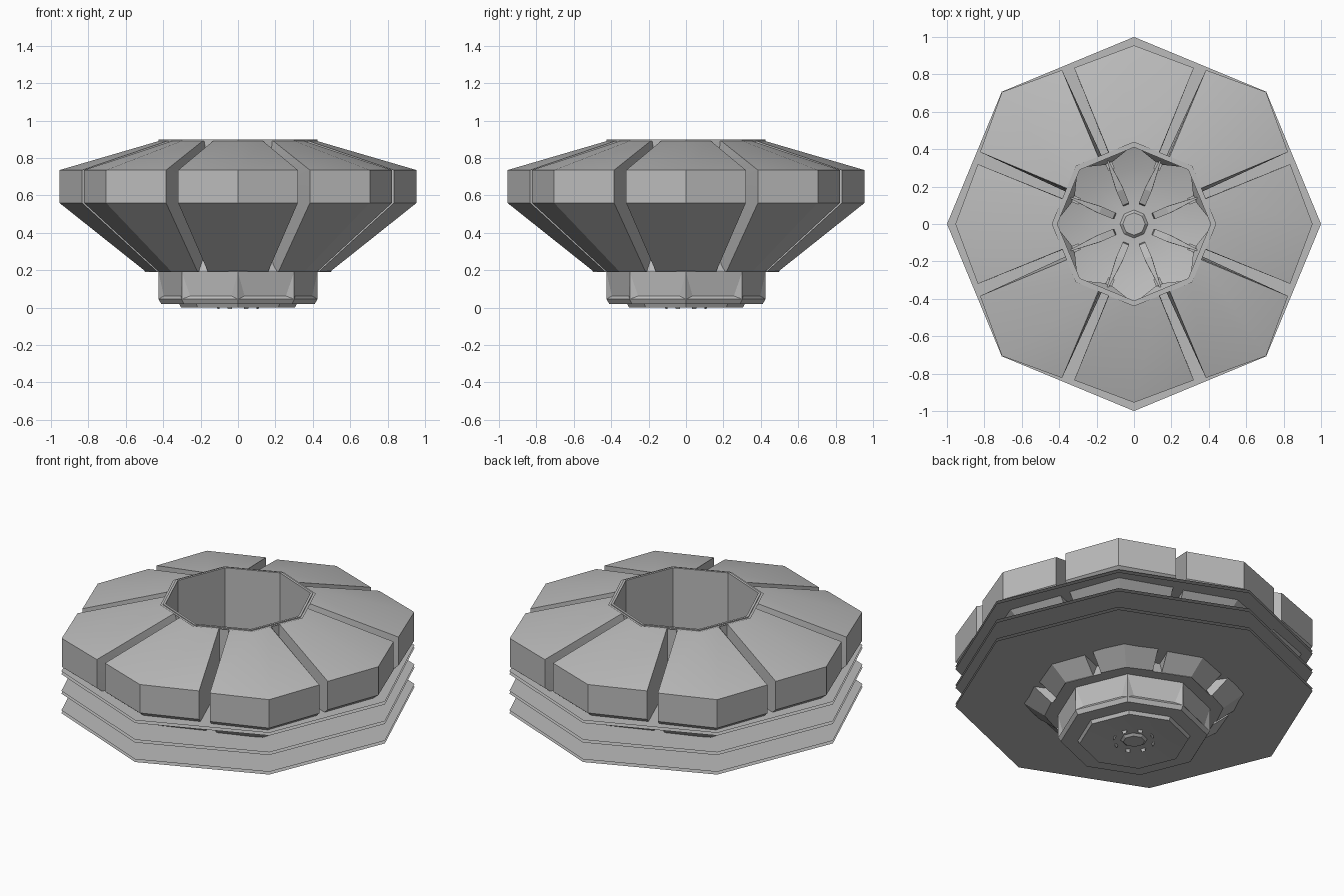
import bpy
from math import sin, cos, pi, radians
from mathutils import Vector

cube = bpy.data.objects.get("Cube")
if cube:
    bpy.data.objects.remove(cube, do_unlink=True)

grey = bpy.data.materials.new("plain_grey")
grey.use_nodes = True
COLOUR = (0.5, 0.5, 0.5, 1)
grey.diffuse_color = COLOUR
grey.node_tree.nodes["Principled BSDF"].inputs["Base Color"].default_value = COLOUR


def add_object(name, verts, faces, smooth=True, fix_normals=False):
    mesh = bpy.data.meshes.new(name)
    mesh.from_pydata(verts, [], faces)
    mesh.materials.append(grey)
    obj = bpy.data.objects.new(name, mesh)
    bpy.context.collection.objects.link(obj)
    bpy.ops.object.select_all(action='DESELECT')
    obj.select_set(True)
    bpy.context.view_layer.objects.active = obj
    if fix_normals:
        bpy.ops.object.mode_set(mode='EDIT')
        bpy.ops.mesh.select_all(action='SELECT')
        bpy.ops.mesh.normals_make_consistent(inside=False)
        bpy.ops.object.mode_set(mode='OBJECT')
    if smooth:
        bpy.ops.object.shade_smooth_by_angle(angle=radians(25))
    return obj


def polar(r, angle, z):
    return (r * cos(angle), r * sin(angle), z)


def loft(rings, closed=False):
    """Join equal rings of points with quads; cap the ends or close the loop."""
    n = len(rings[0])
    verts = [p for ring in rings for p in ring]
    count = len(rings) if closed else len(rings) - 1
    faces = []
    for i in range(count):
        a, b = i * n, (i + 1) % len(rings) * n
        faces += [(a + j, a + (j + 1) % n, b + (j + 1) % n, b + j) for j in range(n)]
    if not closed:
        faces.append(tuple(reversed(range(n))))
        faces.append(tuple(range(len(verts) - n, len(verts))))
    return verts, faces


def octagon(r, z):
    return [polar(r, k * pi / 4, z) for k in range(8)]


# Eight body panels, each a faceted wedge: (z, ridge radius, corner radius, half width)
AXIS = [(0.19, 0.49, 0.43, 0.16), (0.56, 0.955, 0.835, 0.32),
        (0.735, 0.955, 0.835, 0.32), (0.89, 0.425, 0.38, 0.134)]
DIAGONAL = [(0.19, 0.50, 0.45, 0.145), (0.56, 0.998, 0.854, 0.31),
            (0.735, 0.998, 0.854, 0.31), (0.89, 0.43, 0.387, 0.118)]
for k in range(8):
    turn = k * pi / 4
    rings = []
    for z, ridge, corner, half in (DIAGONAL if k % 2 else AXIS):
        back = min(half, 0.13)
        outline = [(0.365, -back), (corner, -half), (ridge, 0),
                   (corner, half), (0.365, back), (0.417, 0)]
        rings.append([(x * cos(turn) - y * sin(turn),
                       x * sin(turn) + y * cos(turn), z) for x, y in outline])
    add_object(f"body_panel_{k + 1}", *loft(rings), fix_normals=True)

# Paper-thin octagonal sheets, stacked in pairs around the lower body
for k, z in enumerate((0.275, 0.395, 0.515)):
    for side, lift in (("lower", 0), ("upper", 0.017)):
        verts = octagon(0.43, z + lift) + octagon(1, z + lift)
        faces = [(j, j + 8, (j + 1) % 8 + 8, (j + 1) % 8) for j in range(8)]
        add_object(f"sheet_{k + 1}_{side}", verts, faces, smooth=False)

# Central tube with its top lip
tube = [octagon(r, z) for r, z in ((0.41, 0.05), (0.425, 0.19), (0.425, 0.9), (0.41, 0.9))]
add_object("central_tube", *loft(tube, closed=True), smooth=False, fix_normals=True)
verts = octagon(0.41, 0.895) + octagon(0.44, 0.895)
faces = [(j, j + 8, (j + 1) % 8 + 8, (j + 1) % 8) for j in range(8)]
add_object("top_lip", verts, faces, smooth=False)

# Sloped collar that shows at the inner end of the grooves
collar = [octagon(r, z) for r, z in ((0.42, 0.19), (0.50, 0.19), (0.43, 0.31), (0.42, 0.31))]
add_object("collar", *loft(collar, closed=True), smooth=False, fix_normals=True)

# Faceted foot: octagonal drum pinched in the middle of every side
MID = cos(pi / 8)
verts, faces = [], []
for z, ridge, middle in ((0.02, 0.41, 0.41 * MID), (0.045, 0.425, 0.425 * MID),
                         (0.11, 0.425, 0.345), (0.19, 0.425, 0.425 * MID)):
    verts += [polar(middle if j % 2 else ridge, j * pi / 8, z) for j in range(16)]
for row in range(3):
    for j in range(16):
        a, b = row * 16 + j, row * 16 + (j + 1) % 16
        c, d = b + 16, a + 16
        # The diagonals fan out from the pinched points
        pinch = d if j % 2 else c
        if row == 2:
            pinch = a if j % 2 else b
        if pinch in (a, c):
            faces += [(a, b, c), (a, c, d)]
        else:
            faces += [(a, b, d), (b, c, d)]
add_object("faceted_foot", verts, faces, smooth=False)

# Small blocks in the pinched points of the foot
for k in range(8):
    angle = (k + 0.5) * pi / 4
    centre, out = Vector(polar(0.345, angle, 0.11)), Vector(polar(1, angle, 0))
    side = Vector((-out.y, out.x, 0))
    rings = [[centre + out * d + side * s * 0.018 + Vector((0, 0, u * 0.015))
              for s, u in ((-1, -1), (1, -1), (1, 1), (-1, 1))] for d in (-0.03, 0.015)]
    add_object(f"foot_block_{k + 1}", *loft(rings), smooth=False, fix_normals=True)

# Shallow dish closing the bottom, with a raised centre
PROFILE = [(0.02, 0.0), (0.06, 0.0), (0.075, 0.012), (0.2, 0.008), (0.305, 0.0),
           (0.315, 0.02), (0.41, 0.02), (0.41, 0.1), (0.3, 0.06), (0.15, 0.04),
           (0.075, 0.04), (0.06, 0.055), (0.02, 0.055)]
add_object("bottom_dish", *loft([octagon(r, z) for r, z in PROFILE]), fix_normals=True)

# Slender tapered struts inside the bowl, ending in small studs underneath
for k in range(8):
    angle = (k + 0.5) * pi / 4
    side = Vector((-sin(angle), cos(angle), 0))
    rings = []
    for r, z, half in ((0.11, 0.004, 0.012), (0.12, 0.07, 0.018),
                       (0.2, 0.10, 0.02), (0.37, 0.14, 0.004)):
        centre = Vector(polar(r, angle, z))
        up = Vector(polar(-0.3, angle, 0.95)) * half
        rings.append([centre + side * half * s + up * u
                      for s, u in ((-1, -1), (1, -1), (1, 1), (-1, 1))])
    add_object(f"strut_{k + 1}", *loft(rings), smooth=False, fix_normals=True)
